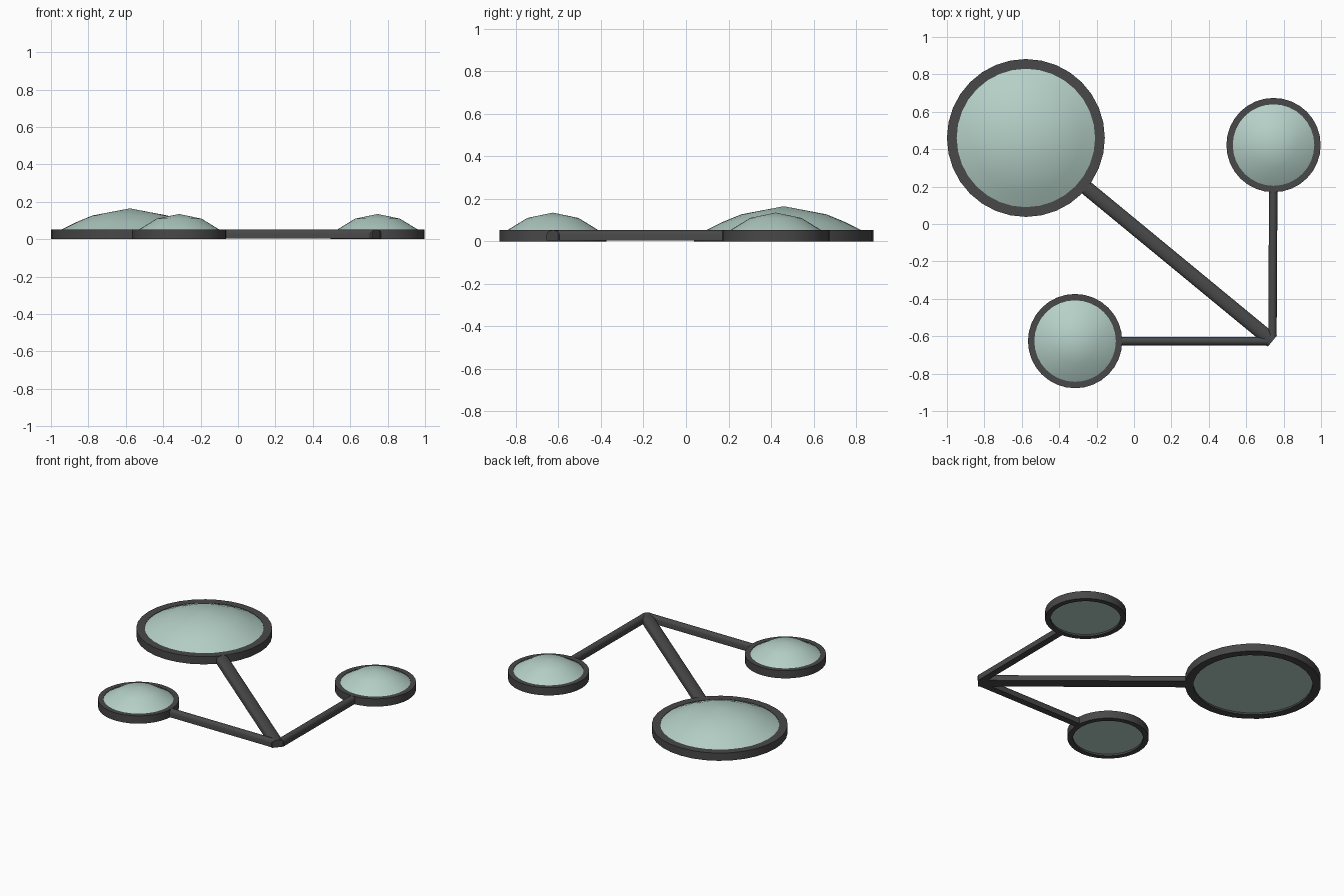
import bpy, bmesh, math
from mathutils import Vector

if "Cube" in bpy.data.objects:
    bpy.data.objects.remove(bpy.data.objects["Cube"])

H = 0.053          # frame height
SEG = 32


def material(name, rgb):
    m = bpy.data.materials.new(name)
    m.diffuse_color = (*rgb, 1)
    m.use_nodes = True
    m.node_tree.nodes["Principled BSDF"].inputs["Base Color"].default_value = m.diffuse_color
    return m


dark = material("dark_frame", (0.065, 0.065, 0.065))
glass = material("pale_green", (0.46, 0.63, 0.57))


def finish(bm, name, mat, angle=40):
    bmesh.ops.recalc_face_normals(bm, faces=bm.faces)
    me = bpy.data.meshes.new(name)
    bm.to_mesh(me)
    bm.free()
    ob = bpy.data.objects.new(name, me)
    bpy.context.collection.objects.link(ob)
    me.materials.append(mat)
    bpy.ops.object.select_all(action='DESELECT')
    bpy.context.view_layer.objects.active = ob
    ob.select_set(True)
    bpy.ops.object.shade_smooth_by_angle(angle=math.radians(angle))
    return ob


def lathe(name, profile, centre, mat, closed):
    """Spin an (r, z) profile around a vertical axis."""
    bm = bmesh.new()
    vs = [bm.verts.new((r, 0, z)) for r, z in profile]
    n = len(vs)
    es = [bm.edges.new((vs[i], vs[(i + 1) % n])) for i in range(n if closed else n - 1)]
    bmesh.ops.spin(bm, geom=vs + es, cent=(0, 0, 0), axis=(0, 0, 1),
                   angle=2 * math.pi, steps=SEG, use_duplicate=False)
    bmesh.ops.remove_doubles(bm, verts=bm.verts, dist=1e-4)
    bmesh.ops.translate(bm, verts=bm.verts, vec=(*centre, 0))
    return finish(bm, name, mat)


def rod(name, a, b, width):
    """Flat-bottomed bar with a rounded top from a to b."""
    d = (b - a).normalized()
    side = Vector((-d.y, d.x))
    w = width / 2
    section = [(-w, 0.003)] + [(-w * math.cos(t), 0.032 + 0.021 * math.sin(t))
                               for t in (math.pi * i / 6 for i in range(7))] + [(w, 0.003)]
    bm = bmesh.new()
    ends = [[bm.verts.new((*(p + side * s), z)) for s, z in section] for p in (a, b)]
    n = len(section)
    for i in range(n):
        j = (i + 1) % n
        bm.faces.new((ends[0][i], ends[0][j], ends[1][j], ends[1][i]))
    for e in ends:
        bm.faces.new(e)
    return finish(bm, name, dark)


# Three rimmed, flat-based domes, each joined to the shared corner by a rod:
# name, centre, outer radius, inner radius, dome cap, rod width, rod end setback
hub = Vector((0.740, -0.626))
pads = [
    ("large", (-0.578, 0.46), 0.422, 0.37, [(0.29, 0.09), (0.2, 0.127), (0, 0.165)], 0.077, 0),
    ("right", (0.740, 0.422), 0.252, 0.218, [(0.12, 0.11), (0, 0.135)], 0.045, 0.025),
    ("front", (-0.315, -0.626), 0.252, 0.218, [(0.12, 0.11), (0, 0.135)], 0.045, 0.025),
]
pads[1] = ("right", (0.746, 0.422)) + pads[1][2:]
for name, c, ro, ri, cap, width, back in pads:
    lathe(name + "_rim", [(ro, 0), (ro, H), (ri, H), (ri, 0)], c, dark, True)
    lathe(name + "_dome", [(0, 0.012), (ri, 0.012), (ri, 0.05)] + cap, c, glass, False)
    cv = Vector(c)
    d = (hub - cv).normalized()
    rod(name + "_rod", cv + d * (ro - 0.015), hub - d * back, width)
